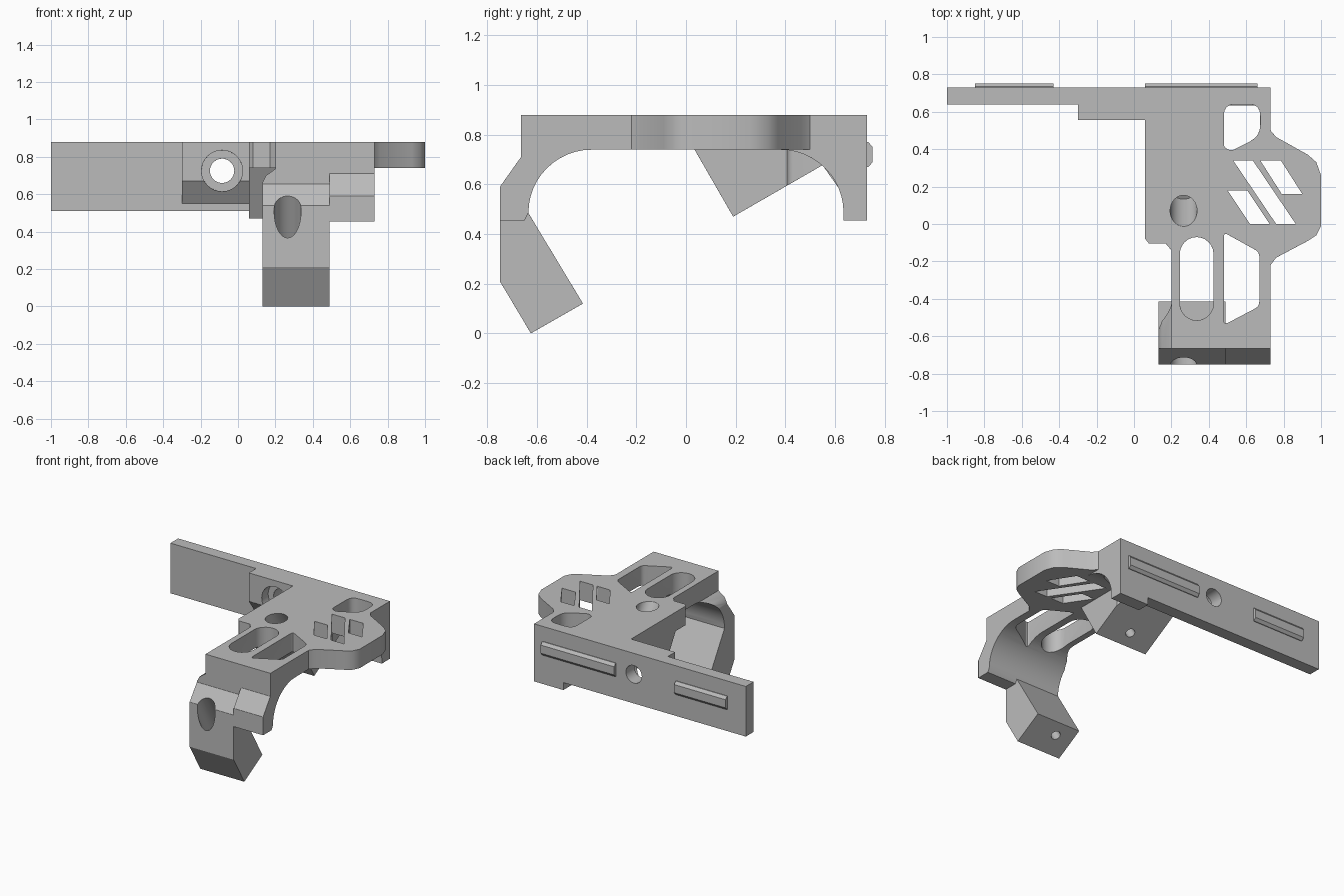
import bpy, bmesh, math
from mathutils import Vector

cube = bpy.data.objects.get("Cube")
if cube:
    bpy.data.objects.remove(cube)

grey = bpy.data.materials.new("plain grey")
grey.use_nodes = True
GREY = (0.5, 0.5, 0.5, 1)
grey.diffuse_color = GREY
grey.node_tree.nodes["Principled BSDF"].inputs["Base Color"].default_value = GREY


def prism(name, outline, lo, hi, axis):
    """Extrude an outline along x (points y,z), y (points x,z) or z (points x,y)."""
    place = {"x": lambda p, t: (t, *p),
             "y": lambda p, t: (p[0], t, p[1]),
             "z": lambda p, t: (*p, t)}[axis]
    bm = bmesh.new()
    face = bm.faces.new([bm.verts.new(place(p, lo)) for p in outline])
    top = bmesh.ops.extrude_face_region(bm, geom=[face])["geom"]
    shift = Vector(place((0, 0), hi - lo))
    bmesh.ops.translate(bm, vec=shift, verts=[v for v in top if isinstance(v, bmesh.types.BMVert)])
    bmesh.ops.recalc_face_normals(bm, faces=bm.faces)
    mesh = bpy.data.meshes.new(name)
    bm.to_mesh(mesh)
    bm.free()
    ob = bpy.data.objects.new(name, mesh)
    bpy.context.collection.objects.link(ob)
    mesh.materials.append(grey)
    return ob


def arc(cx, cy, r, start, end, steps=12):
    angles = [math.radians(start + (end - start) * i / steps) for i in range(steps + 1)]
    return [(cx + r * math.cos(a), cy + r * math.sin(a)) for a in angles]


def rounded(points, r, steps=4):
    """Round each corner of an outline with a quadratic curve."""
    out = []
    for i, p in enumerate(points):
        p = Vector(p)
        a, b = Vector(points[i - 1]), Vector(points[(i + 1) % len(points)])
        cut = min(r, (a - p).length * 0.45, (b - p).length * 0.45)
        a, b = p + (a - p).normalized() * cut, p + (b - p).normalized() * cut
        for k in range(steps + 1):
            t = k / steps
            out.append(tuple(a * (1 - t) ** 2 + p * 2 * t * (1 - t) + b * t * t))
    return out


def rod(name, start, direction, r, length):
    """Round cutter running from start along direction."""
    d = Vector(direction).normalized()
    bpy.ops.mesh.primitive_cylinder_add(vertices=32, radius=r, depth=length,
                                        location=Vector(start) + d * length / 2,
                                        rotation=d.to_track_quat("Z", "Y").to_euler())
    ob = bpy.context.object
    ob.name = name
    return ob


def combine(target, other, operation):
    mod = target.modifiers.new("join", "BOOLEAN")
    mod.object, mod.operation, mod.solver = other, operation, "EXACT"
    bpy.context.view_layer.objects.active = target
    bpy.ops.object.modifier_apply(modifier=mod.name)
    bpy.data.objects.remove(other)


TOP, UNDER = 0.88, 0.74

# Top plate with its angled side pad
plate = [(-1, 0.73), (0.73, 0.73), (0.73, 0.5), (0.76, 0.465), (0.93, 0.37), (0.975, 0.33), (1, 0.26),
         (1, -0.01), (0.975, -0.06), (0.93, -0.09), (0.76, -0.18), (0.73, -0.22), (0.73, -0.665),
         (0.2, -0.665), (0.2, -0.14), (0.17, -0.105), (0.08, -0.105), (0.06, -0.08),
         (0.06, 0.555), (-0.3, 0.555), (-0.3, 0.64), (-1, 0.64)]
body = prism("bracket_body", plate, UNDER, TOP, "z")

# Back wall and the boss with a sloped underside
combine(body, prism("back_wall", [(0.64, 0.51), (0.73, 0.51), (0.73, 0.8), (0.64, 0.8)], -1, 0.73, "x"), "UNION")
combine(body, prism("boss", [(0.555, 0.8), (0.555, 0.67), (0.64, 0.55), (0.7, 0.55), (0.7, 0.8)],
                    -0.3, 0.06, "x"), "UNION")

# Wedge under the plate
combine(body, prism("wedge", [(0.0, 0.8), (0.19, 0.47), (0.65, 0.735), (0.65, 0.8)], 0.06, 0.49, "x"), "UNION")

# Rear leg and front hook, both with a curved inside
R = 0.255
rear = [(0.38, 0.8)] + arc(0.38, 0.485, R, 90, 0) + [(0.635, 0.455), (0.73, 0.455), (0.73, 0.8)]
combine(body, prism("rear_leg", rear, 0.49, 0.73, "x"), "UNION")
inner = arc(-0.38, 0.485, R, 180, 90) + [(-0.38, 0.8)]
hook = [(-0.665, 0.8), (-0.665, 0.71), (-0.75, 0.59), (-0.75, 0.455), (-0.65, 0.455)] + inner
combine(body, prism("front_hook", hook, 0.49, 0.73, "x"), "UNION")

# Long front arm, trimmed at its upper outer corner
arm = prism("front_arm", [(-0.665, 0.8), (-0.665, 0.655), (-0.75, 0.54), (-0.75, 0.21), (-0.625, 0),
                          (-0.415, 0.12)] + inner, 0.13, 0.49, "x")
trim = [(0.1, 0.62), (0.13, 0.66), (0.15, 0.7), (0.2, 0.735), (0.2, 0.9), (0.1, 0.9)]
combine(arm, prism("trim_cutter", trim, -1, 0, "y"), "DIFFERENCE")
combine(body, arm, "UNION")

# Windows through the plate
windows = [
    rounded([(0.48, 0.64), (0.675, 0.64), (0.675, 0.47), (0.52, 0.39), (0.48, 0.41)], 0.06),
    arc(0.335, -0.16, 0.09, 0, 180) + arc(0.335, -0.425, 0.09, 180, 360),
    rounded([(0.48, -0.045), (0.67, -0.15), (0.67, -0.44), (0.48, -0.54)], 0.025),
    [(0.53, 0.34), (0.635, 0.34), (0.865, 0), (0.76, 0)],
    [(0.675, 0.34), (0.785, 0.34), (0.9, 0.16), (0.79, 0.16)],
    [(0.5, 0.18), (0.605, 0.18), (0.725, 0), (0.62, 0)],
]
for w in windows:
    combine(body, prism("window_cutter", w, 0.5, 1, "z"), "DIFFERENCE")

# Slanted screw holes, wide at the head and narrow at the exit
slant = Vector((0, 0.5, -0.866))
for mouth in (Vector((0.265, 0.07, TOP)), Vector((0.265, -0.75, 0.51))):
    combine(body, rod("head_cutter", mouth - slant * 0.3, slant, 0.072, 0.55), "DIFFERENCE")
    combine(body, rod("shank_cutter", mouth, slant, 0.032, 0.7), "DIFFERENCE")

# Straight hole through the boss
combine(body, rod("bore_cutter", (-0.085, 0.4, 0.725), (0, 1, 0), 0.065, 0.6), "DIFFERENCE")
combine(body, rod("recess_cutter", (-0.085, 0.4, 0.725), (0, 1, 0), 0.11, 0.23), "DIFFERENCE")

# Merge flat regions, then soften the edges
bm = bmesh.new()
bm.from_mesh(body.data)
bmesh.ops.remove_doubles(bm, verts=bm.verts, dist=0.0005)
bmesh.ops.dissolve_limit(bm, angle_limit=math.radians(1), verts=bm.verts, edges=bm.edges)
bm.to_mesh(body.data)
bm.free()
bevel = body.modifiers.new("soft_edges", "BEVEL")
bevel.width, bevel.segments = 0.014, 2
bevel.limit_method, bevel.angle_limit = "ANGLE", math.radians(35)

# Raised strips on the back
rib = [(0.72, 0.67), (0.735, 0.67), (0.752, 0.69), (0.752, 0.75), (0.735, 0.77), (0.72, 0.77)]
parts = [body, prism("long_back_strip", rib, 0.06, 0.66, "x"),
         prism("short_back_strip", rib, -0.85, -0.43, "x")]

for ob in parts:
    bpy.ops.object.select_all(action="DESELECT")
    ob.select_set(True)
    bpy.context.view_layer.objects.active = ob
    bpy.ops.object.shade_smooth_by_angle(angle=math.radians(30))
